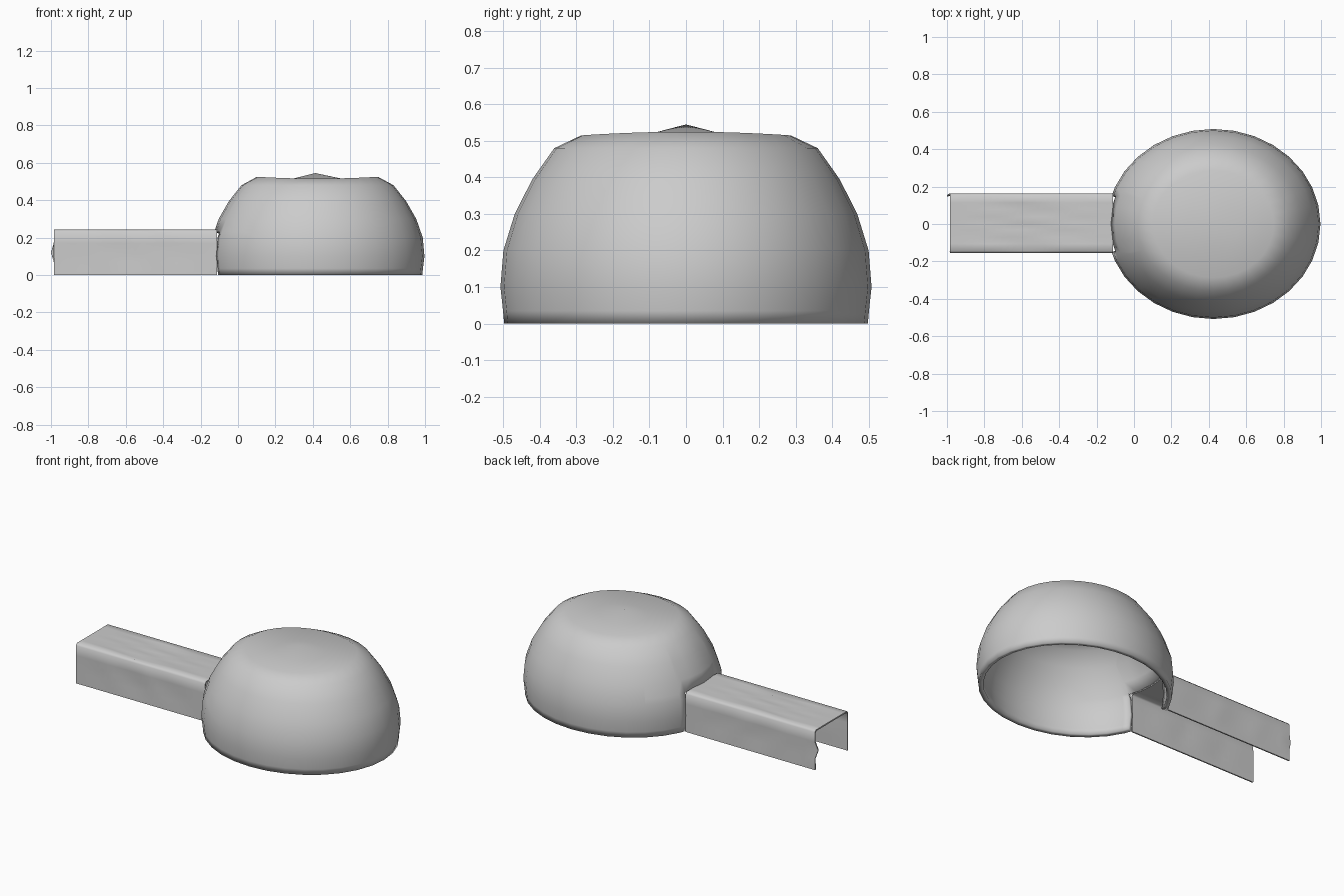
import bpy, bmesh, math
from mathutils import Vector

if "Cube" in bpy.data.objects:
    bpy.data.objects.remove(bpy.data.objects["Cube"])

CX, RX, RY = 0.425, 0.572, 0.508
HALF, TOP, SEG = 0.16, 0.242, 32


def make_object(name, bm, thickness, smooth_angle):
    bmesh.ops.recalc_face_normals(bm, faces=bm.faces)
    mesh = bpy.data.meshes.new(name)
    bm.to_mesh(mesh)
    bm.free()
    obj = bpy.data.objects.new(name, mesh)
    bpy.context.collection.objects.link(obj)
    bpy.ops.object.select_all(action='DESELECT')
    obj.select_set(True)
    bpy.context.view_layer.objects.active = obj
    mod = obj.modifiers.new("shell", 'SOLIDIFY')
    mod.thickness = thickness
    mod.offset = -1
    bpy.ops.object.modifier_apply(modifier=mod.name)
    bpy.ops.object.shade_smooth_by_angle(angle=math.radians(smooth_angle))
    return obj


# Dome: oval lathe with a shallow dished crown and a central peak
profile = [(0.98, 0), (0.986, 0.035), (1.0, 0.1), (0.984, 0.2), (0.923, 0.3),
           (0.828, 0.395), (0.71, 0.48), (0.565, 0.515), (0.25, 0.512)]
bm = bmesh.new()
rings = []
for r, z in profile:
    ring = []
    for i in range(SEG):
        a = 2 * math.pi * i / SEG
        lift = 0.01 * math.cos(a) ** 2 if 0.5 < r < 0.6 else 0
        ring.append(bm.verts.new((CX + RX * r * math.cos(a),
                                  RY * r * math.sin(a), z + lift)))
    rings.append(ring)
for lo, hi in zip(rings, rings[1:]):
    for i in range(SEG):
        j = (i + 1) % SEG
        bm.faces.new((lo[i], lo[j], hi[j], hi[i]))
peak = bm.verts.new((CX - 0.012, 0, 0.545))
for i in range(SEG):
    bm.faces.new((rings[-1][i], rings[-1][(i + 1) % SEG], peak))
# Doorway cut where the tunnel joins
for co, no in (((0, HALF - 0.01, 0), (0, 1, 0)), ((0, 0.01 - HALF, 0), (0, 1, 0)),
               ((0, 0, TOP - 0.012), (0, 0, 1))):
    near = [f for f in bm.faces if f.calc_center_median().x < 0.02
            and f.calc_center_median().z < 0.4]
    geom = set(near)
    for f in near:
        geom.update(f.edges)
        geom.update(f.verts)
    bmesh.ops.bisect_plane(bm, geom=list(geom), plane_co=co, plane_no=no, dist=1e-5)
door = [f for f in bm.faces if (c := f.calc_center_median()).x < 0.02
        and abs(c.y) < HALF - 0.01 and c.z < TOP - 0.012]
bmesh.ops.delete(bm, geom=door, context='FACES')
make_object("dome", bm, 0.028, 100)

# Tunnel: open-bottomed channel with softly wrinkled walls
b = 0.012
section = [(-HALF, 0), (-HALF, 0.02), (-HALF, 0.07), (-HALF, 0.12), (-HALF, 0.17),
           (-HALF, TOP - b), (-HALF + b, TOP)]
section += [(y, TOP) for y in (-0.11, -0.075, -0.035, 0, 0.035, 0.075, 0.11)]
section += [(-y, z) for y, z in reversed(section[:7])]
X0, X1, N = -0.985, -0.112, 24
bm = bmesh.new()
rows = []
for k in range(N + 1):
    x = X0 + (X1 - X0) * k / N
    fade = math.sin(math.pi * k / N)
    row = []
    for y, z in section:
        p = Vector((x, y + 0.004, z))
        wave = fade * 0.005 * math.sin(11 * x + 70 * (z if z < TOP else y))
        if z == TOP and abs(y) < 0.12:
            p.z += wave - 0.003 * fade
        elif 0.03 < z < 0.2:
            p.y -= math.copysign(abs(wave), y)
        if k == 0 and y > 0 and z == 0.12:
            p.x, p.y = -1.0, 0.155
        row.append(bm.verts.new(p))
    rows.append(row)
for a, c in zip(rows, rows[1:]):
    for i in range(len(section) - 1):
        bm.faces.new((a[i], a[i + 1], c[i + 1], c[i]))
bmesh.ops.recalc_face_normals(bm, faces=bm.faces)
make_object("entrance_tunnel", bm, 0.008, 60)
